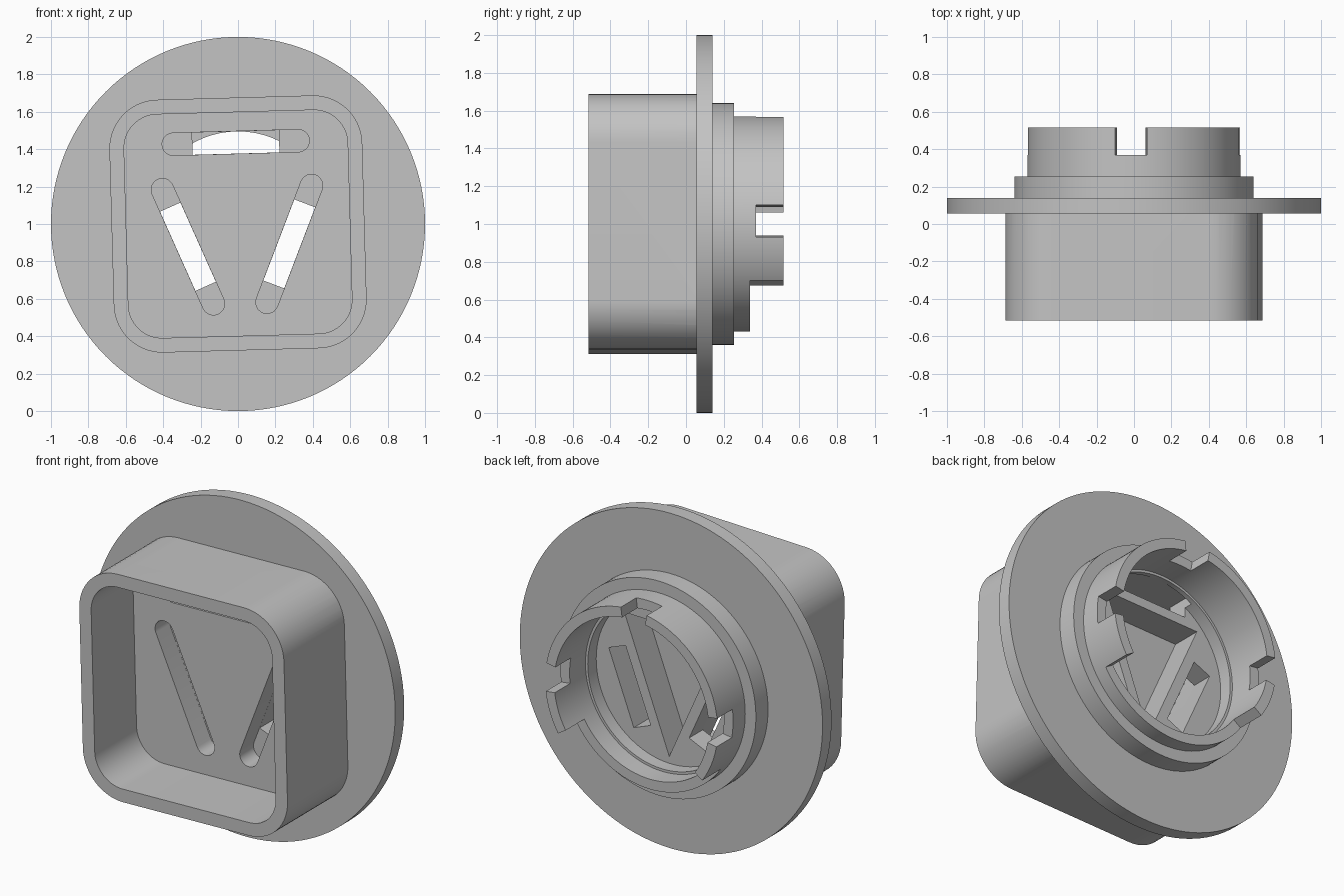
import bpy, bmesh
from math import sin, cos, radians, pi
from mathutils import Matrix, Vector

if "Cube" in bpy.data.objects:
    bpy.data.objects.remove(bpy.data.objects["Cube"])

TILT = radians(1.6)
CENTRE_Z = 1.0

grey = bpy.data.materials.new("plain grey")
grey.use_nodes = True
grey.diffuse_color = (0.55, 0.55, 0.55, 1)
grey.node_tree.nodes["Principled BSDF"].inputs["Base Color"].default_value = (0.55, 0.55, 0.55, 1)


def finish(name, bm):
    bmesh.ops.recalc_face_normals(bm, faces=bm.faces)
    mesh = bpy.data.meshes.new(name)
    bm.to_mesh(mesh)
    bm.free()
    mesh.materials.append(grey)
    obj = bpy.data.objects.new(name, mesh)
    bpy.context.collection.objects.link(obj)
    return obj


def prism(name, points, y0, y1):
    """Extrude an (x, z) outline about the centre from y0 to y1, with the slight tilt."""
    bm = bmesh.new()
    verts = [bm.verts.new((x * cos(TILT) - z * sin(TILT), y0,
                           CENTRE_Z + x * sin(TILT) + z * cos(TILT))) for x, z in points]
    face = bm.faces.new(verts)
    new = bmesh.ops.extrude_face_region(bm, geom=[face])["geom"]
    moved = [v for v in new if isinstance(v, bmesh.types.BMVert)]
    bmesh.ops.translate(bm, verts=moved, vec=(0, y1 - y0, 0))
    return finish(name, bm)


def lathe(name, profile, steps=128):
    """Revolve an (r, y) profile about the front-to-back axis."""
    bm = bmesh.new()
    verts = [bm.verts.new((r, y, CENTRE_Z)) for r, y in profile]
    edges = [bm.edges.new(pair) for pair in zip(verts, verts[1:])]
    bmesh.ops.spin(bm, geom=verts + edges, cent=(0, 0, CENTRE_Z), axis=(0, 1, 0),
                   angle=2 * pi, steps=steps, use_merge=False)
    bmesh.ops.remove_doubles(bm, verts=bm.verts, dist=1e-4)
    return finish(name, bm)


def rounded_square(half, radius, steps=14):
    pts = []
    for q, (sx, sz) in enumerate([(1, 1), (-1, 1), (-1, -1), (1, -1)]):
        for i in range(steps + 1):
            a = (q + i / steps) * pi / 2
            pts.append((sx * (half - radius) + radius * cos(a),
                        sz * (half - radius) + radius * sin(a)))
    return pts


def place(points, mid, angle):
    turn = Matrix.Rotation(angle, 2)
    return [tuple(turn @ Vector(p) + Vector(mid)) for p in points]


def capsule(half, radius, steps=12):
    pts = []
    for side in (0, 1):
        for i in range(steps + 1):
            a = -pi / 2 + side * pi + i / steps * pi
            pts.append(((1 - 2 * side) * half + radius * cos(a), radius * sin(a)))
    return pts


def sector(start, end, r0=0.46, r1=0.61):
    steps = max(4, int((end - start) / 4))
    angles = [radians(start + (end - start) * i / steps) for i in range(steps + 1)]
    return ([(r1 * cos(a), r1 * sin(a)) for a in angles]
            + [(r0 * cos(a), r0 * sin(a)) for a in reversed(angles)])


def combine(target, tool, operation):
    mod = target.modifiers.new(operation.lower(), "BOOLEAN")
    mod.operation = operation
    mod.solver = "EXACT"
    mod.object = tool
    bpy.context.view_layer.objects.active = target
    bpy.ops.object.modifier_apply(modifier=mod.name)
    bpy.data.objects.remove(tool)


FLOOR, LEDGE, BACK = -0.12, 0.01, 0.14

# Round flange with the stepped collar behind it
body = lathe("flange_housing", [
    (0, 0.055), (1, 0.055), (1, BACK), (0.64, BACK), (0.64, 0.255), (0.57, 0.255),
    (0.57, 0.515), (0.51, 0.515), (0.51, 0.22), (0.495, 0.22), (0.495, BACK), (0, BACK)])

# Square front housing, hollowed down to its floor
combine(body, prism("housing", rounded_square(0.676, 0.26), -0.515, 0.09), "UNION")
combine(body, prism("cavity", rounded_square(0.598, 0.18), -0.7, FLOOR), "DIFFERENCE")

# Three slots: long rounded recess in front, shorter rectangle through the back
lean = radians(67.5)
for mid, angle in [((0, 0.436), 0), ((0.271, -0.114), lean), ((-0.271, -0.114), -lean)]:
    combine(body, prism("slot_recess", place(capsule(0.334, 0.06), mid, angle),
                        FLOOR - 0.1, LEDGE), "DIFFERENCE")
    box = [(-0.232, -0.0595), (0.232, -0.0595), (0.232, 0.0595), (-0.232, 0.0595)]
    combine(body, prism("slot_opening", place(box, mid, angle),
                        LEDGE - 0.05, BACK + 0.05), "DIFFERENCE")

# Triangular pocket in the back
combine(body, prism("pocket", [(0, -0.454), (0.318, 0.32), (-0.318, 0.32)],
                    -0.04, BACK + 0.05), "DIFFERENCE")

# Notches in the collar and the lowered bottom part
for angle in (0, 90, 180):
    combine(body, prism("notch", sector(angle - 8.6, angle + 8.6), 0.37, 0.6), "DIFFERENCE")
combine(body, prism("bottom_gap", sector(213.3, 326.7), 0.34, 0.6), "DIFFERENCE")

# Smooth curves, sharp edges
bpy.ops.object.select_all(action="DESELECT")
body.select_set(True)
bpy.context.view_layer.objects.active = body
bpy.ops.object.shade_smooth_by_angle(angle=radians(25))
